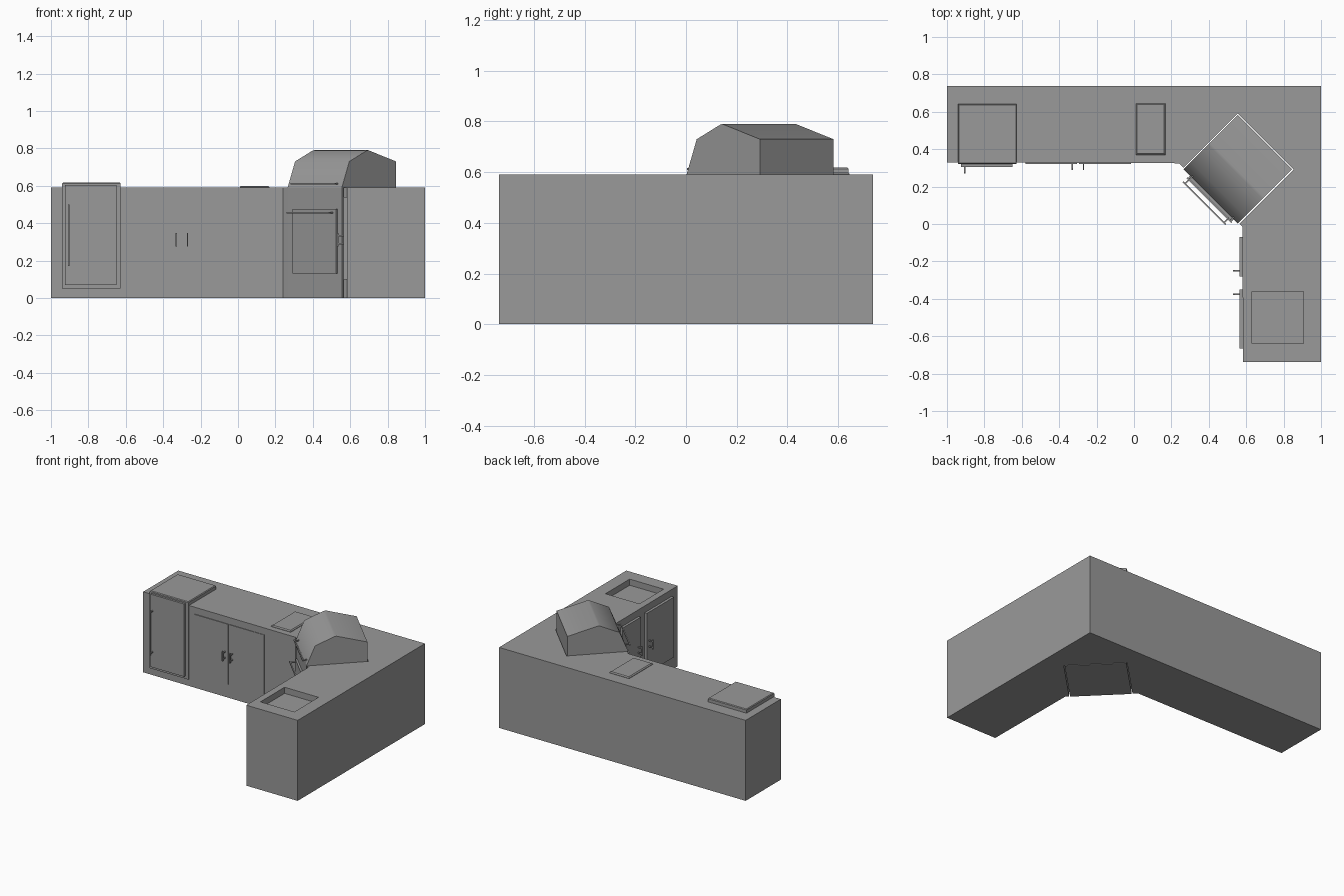
import bpy, bmesh, math
from mathutils import Matrix, Vector

if "Cube" in bpy.data.objects:
    bpy.data.objects.remove(bpy.data.objects["Cube"])


def frame(x, y, deg):
    # local x runs along a front, local -y points out of it
    return Matrix.Translation((x, y, 0)) @ Matrix.Rotation(math.radians(deg), 4, 'Z')


WORLD = Matrix.Identity(4)
LEFT = frame(0, 0.33, 0)
RIGHT = frame(0.583, 0, -90)
CORNER = frame(0.41, 0.155, -45)
GRILL = frame(0.41, 0.147, -45)
GRILL_DOOR = frame(0.417, 0.141, -45)
TOP = 0.59

grey = bpy.data.materials.new("dark_grey")
grey.diffuse_color = (0.32, 0.32, 0.32, 1)
grey.use_nodes = True
grey.node_tree.nodes["Principled BSDF"].inputs["Base Color"].default_value = grey.diffuse_color


def finish(name, bm, m=WORLD):
    bmesh.ops.transform(bm, matrix=m, verts=bm.verts)
    bmesh.ops.recalc_face_normals(bm, faces=bm.faces)
    me = bpy.data.meshes.new(name)
    bm.to_mesh(me)
    bm.free()
    me.materials.append(grey)
    ob = bpy.data.objects.new(name, me)
    bpy.context.collection.objects.link(ob)
    return ob


def add_box(bm, lo, hi):
    lo, hi = Vector(lo), Vector(hi)
    mat = Matrix.Translation((lo + hi) / 2) @ Matrix.Diagonal((*(hi - lo), 1))
    bmesh.ops.create_cube(bm, size=1, matrix=mat)


def box(name, lo, hi, m=WORLD, chamfer=0):
    bm = bmesh.new()
    add_box(bm, lo, hi)
    if chamfer:
        rim = [e for e in bm.edges if all(abs(v.co.z - hi[2]) < 1e-5 for v in e.verts)]
        bmesh.ops.bevel(bm, geom=rim, offset=chamfer, segments=1, affect='EDGES')
    return finish(name, bm, m)


def prism(name, pts, direction, m=WORLD):
    bm = bmesh.new()
    face = bm.faces.new([bm.verts.new(p) for p in pts])
    ext = bmesh.ops.extrude_face_region(bm, geom=[face], use_keep_orig=True)
    verts = [g for g in ext['geom'] if isinstance(g, bmesh.types.BMVert)]
    bmesh.ops.translate(bm, verts=verts, vec=direction)
    return finish(name, bm, m)


def handle(name, a, b, base, reach, m, r=0.004, inset=0.01):
    # bar from a to b (local x, z) carried by two posts
    bm = bmesh.new()
    (ax, az), (bx, bz) = a, b
    add_box(bm, (ax - r, -reach - r, az - r), (bx + r, -reach + r, bz + r))
    d = (Vector(b) - Vector(a)).normalized() * inset
    for x, z in ((ax + d.x, az + d.y), (bx - d.x, bz - d.y)):
        add_box(bm, (x - r, -reach, z - r), (x + r, -base, z + r))
    return finish(name, bm, m)


# L-shaped counter with a diagonal corner notched for the grill
W, D, GAP = 0.205, 0.41, 0.006
diagonal = [CORNER @ Vector((-0.24, 0, 0))]
diagonal += [GRILL @ Vector(p) for p in (
    (-W - GAP, 0.005, 0), (-W - GAP, D + GAP, 0),
    (W + GAP, D + GAP, 0), (W + GAP, 0.005, 0))]
diagonal += [CORNER @ Vector((0.24, 0, 0))]
outline = [(-1, 0.737, 0), (-1, 0.33, 0)] + [tuple(p) for p in diagonal] + \
          [(0.583, -0.737, 0), (1, -0.737, 0), (1, 0.737, 0)]
counter = prism("counter", outline, (0, 0, TOP))

# sink recess
cutter = box("sink_cutter", (0.63, -0.64, TOP - 0.045), (0.905, -0.36, TOP + 0.1))
mod = counter.modifiers.new("sink", 'BOOLEAN')
mod.object, mod.operation, mod.solver = cutter, 'DIFFERENCE', 'EXACT'
bpy.context.view_layer.objects.active = counter
bpy.ops.object.modifier_apply(modifier=mod.name)
bpy.data.objects.remove(cutter)

# grill body and hood
box("grill_body", (-W, 0, 0), (W, D, TOP), GRILL)
profile = [(0, TOP), (0.057, 0.73), (0.187, 0.787), (0.2, 0.79), (D, 0.73), (D, TOP)]
hood = prism("grill_hood", [(-W, y, z) for y, z in profile], (2 * W, 0, 0), GRILL)
bpy.ops.object.select_all(action='DESELECT')
hood.select_set(True)
bpy.context.view_layer.objects.active = hood
bpy.ops.object.shade_smooth_by_angle(angle=math.radians(50))

# grill door and its bars
box("grill_door", (-0.165, -0.014, 0.13), (0.165, 0.002, 0.475), GRILL_DOOR)
handle("grill_door_handle", (-0.165, 0.455), (0.15, 0.455), 0.01, 0.05, GRILL_DOOR)
handle("hood_handle", (-0.165, 0.612), (0.165, 0.612), -0.012, 0.02, GRILL_DOOR)

# cabinet doors: front frame, x range, handle x, thickness
doors = [("left_door_a", LEFT, -0.58, -0.305, -0.33, 0.008),
         ("left_door_b", LEFT, -0.295, -0.015, -0.27, 0.008),
         ("right_door_a", RIGHT, 0.07, 0.28, 0.25, 0.02),
         ("right_door_b", RIGHT, 0.35, 0.665, 0.375, 0.02)]
for name, m, x0, x1, hx, t in doors:
    box(name, (x0, -t, 0.1), (x1, 0, 0.54), m)
    handle(name + "_handle", (hx, 0.28), (hx, 0.343), 0, t + 0.03, m)

# fridge cabinet, door and handle
box("fridge_body", (-0.94, -0.01, 0.05), (-0.627, 0.312, 0.618), LEFT, 0.005)
box("fridge_door", (-0.925, -0.025, 0.07), (-0.65, -0.01, 0.603), LEFT)
handle("fridge_handle", (-0.905, 0.175), (-0.905, 0.495), 0.02, 0.055, LEFT)

# side burner lid
box("burner_lid", (0.01, 0.37, TOP - 0.01), (0.168, 0.645, TOP + 0.01), WORLD, 0.007)
